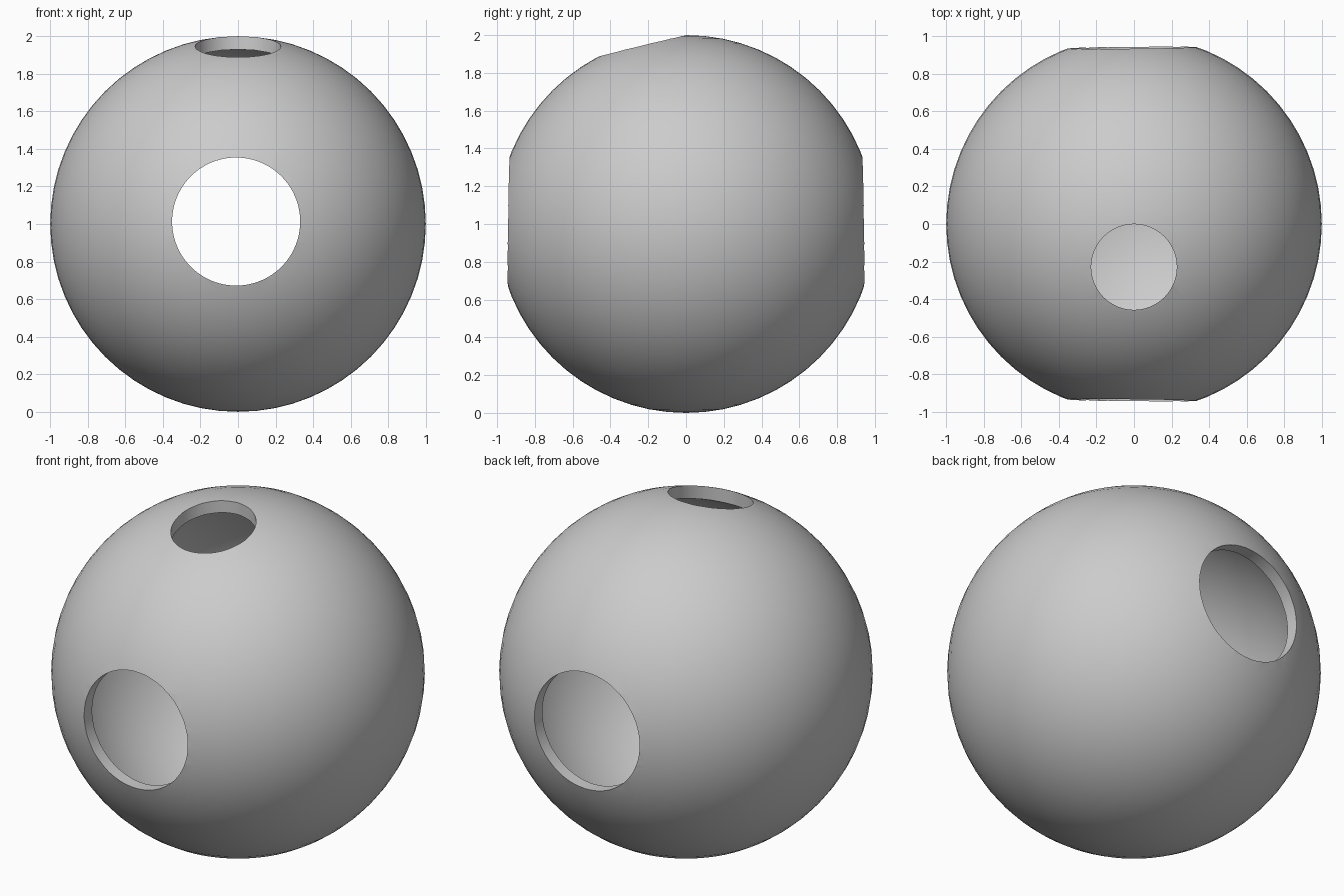
import bpy
import math

default = bpy.data.objects.get("Cube")
if default:
    bpy.data.objects.remove(default, do_unlink=True)

OUTER, INNER = 1.0, 0.93

grey = bpy.data.materials.new("plain grey")
grey.use_nodes = True
colour = (0.6, 0.6, 0.6, 1)
grey.diffuse_color = colour
grey.node_tree.nodes["Principled BSDF"].inputs["Base Color"].default_value = colour


def ball(name, radius):
    bpy.ops.mesh.primitive_uv_sphere_add(
        segments=64, ring_count=32, radius=radius, location=(0, 0, 1))
    obj = bpy.context.object
    obj.name = name
    obj.data.materials.append(grey)
    return obj


def rod(name, radius, depth, location, tilt=0):
    bpy.ops.mesh.primitive_cylinder_add(
        vertices=96, radius=radius, depth=depth, location=location,
        rotation=(tilt, 0, 0))
    obj = bpy.context.object
    obj.name = name
    obj.data.materials.append(grey)
    return obj


# Hollow shell, pierced front to back and once near the top
shell = ball("hollow_shell", OUTER)
cutters = [
    ball("cavity_cutter", INNER),
    rod("front_back_hole_cutter", 0.341, 3, (-0.01, 0, 1.013), math.pi / 2),
    rod("top_hole_cutter", 0.228, 1, (0, -0.229, 2)),
]
for cutter in cutters:
    cut = shell.modifiers.new(cutter.name, "BOOLEAN")
    cut.operation = "DIFFERENCE"
    cut.solver = "EXACT"
    cut.object = cutter

bpy.ops.object.select_all(action="DESELECT")
shell.select_set(True)
bpy.context.view_layer.objects.active = shell
for cutter in cutters:
    bpy.ops.object.modifier_apply(modifier=cutter.name)
for cutter in cutters:
    bpy.data.objects.remove(cutter, do_unlink=True)

# Smooth curved walls with crisp hole rims
bpy.ops.object.shade_smooth_by_angle(angle=math.radians(30))
